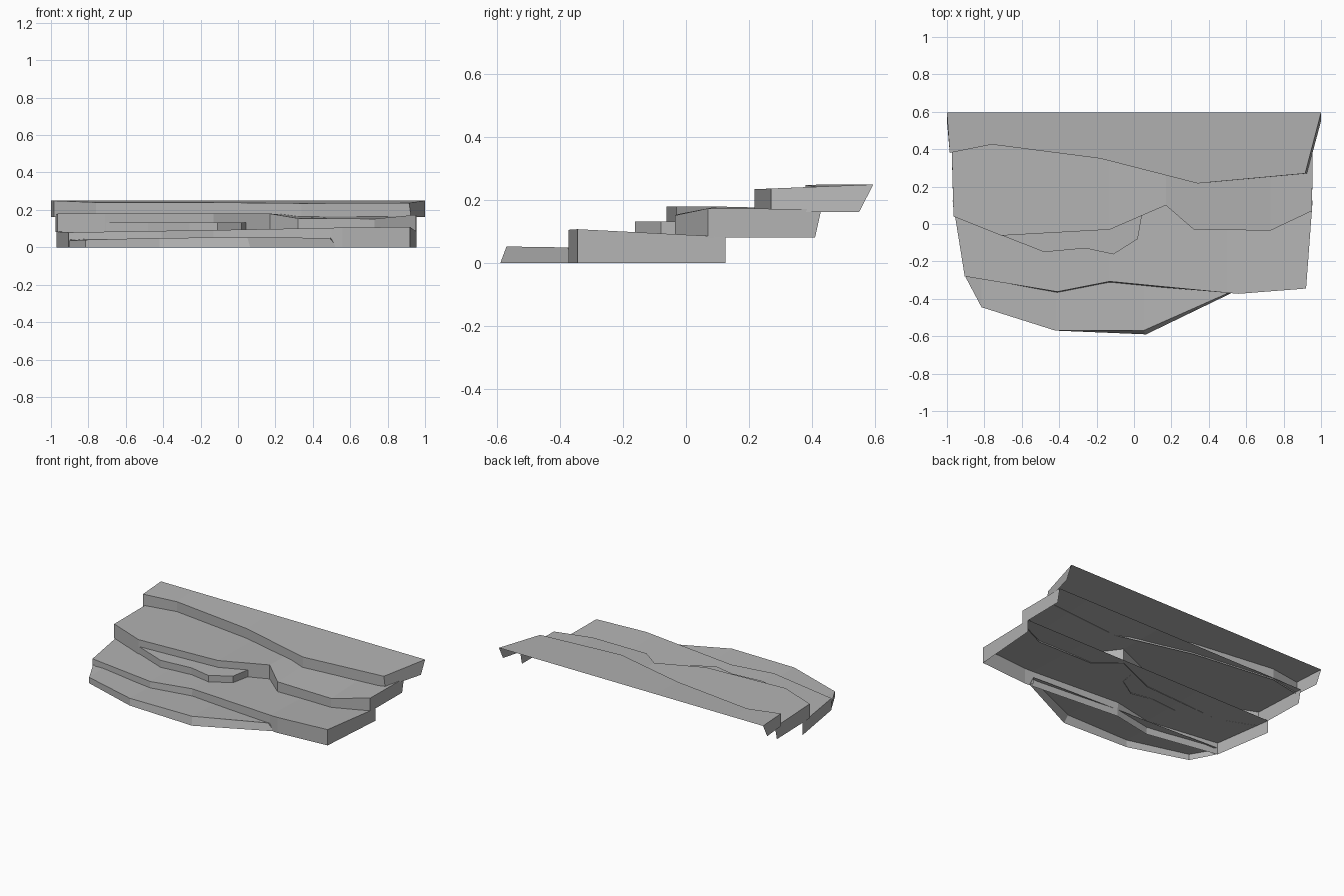
import bpy
import bmesh

cube = bpy.data.objects.get("Cube")
if cube:
    bpy.data.objects.remove(cube, do_unlink=True)

stone = bpy.data.materials.new("grey stone")
stone.use_nodes = True
grey = (0.45, 0.45, 0.45, 1)
stone.diffuse_color = grey
stone.node_tree.nodes["Principled BSDF"].inputs["Base Color"].default_value = grey


def terrace(name, front, base, back, back_z, undercut=0.0, lean=()):
    """Open slab: a top running back from the front edge, with front and side skirts.
    front: (x, y, z) rim points, back: (x, y) end points of the straight rear edge,
    undercut: how far the skirt's rear corners sit forward, lean: (index, dx, dy) foot shifts."""
    bm = bmesh.new()
    (x0, y0), (x1, y1) = back
    last = len(front) - 1
    rim = [bm.verts.new(p) for p in front]
    rear = []
    for i, p in enumerate(front):
        x = x0 if i == 0 else x1 if i == last else p[0]
        rear.append(bm.verts.new((x, y0 + (y1 - y0) * (x - x0) / (x1 - x0), back_z)))
    shift = {i: (dx, dy) for i, dx, dy in lean}
    feet = []
    for i, p in enumerate(front):
        dx, dy = shift.get(i, (0, 0))
        feet.append(bm.verts.new((p[0] + dx, p[1] + dy, base)))
    foot_l = bm.verts.new((x0, y0 - undercut, base))
    foot_r = bm.verts.new((x1, y1 - undercut, base))

    # top and front skirt
    for i in range(last):
        bm.faces.new((rim[i], rim[i + 1], rear[i + 1], rear[i]))
        bm.faces.new((feet[i], feet[i + 1], rim[i + 1], rim[i]))
    # side skirts
    bm.faces.new((foot_l, feet[0], rim[0], rear[0]))
    bm.faces.new((feet[last], foot_r, rear[last], rim[last]))

    mesh = bpy.data.meshes.new(name)
    bm.to_mesh(mesh)
    bm.free()
    mesh.materials.append(stone)
    obj = bpy.data.objects.new(name, mesh)
    bpy.context.collection.objects.link(obj)


# lowest step, tapering out to the right
terrace("bottom_step",
        [(-.9, -.285, .035), (-.815, -.445, .04), (-.42, -.57, .05),
         (.05, -.57, .053), (.49, -.375, .05)],
        0, [(-.895, -.28), (.52, -.34)], .045,
        lean=[(3, .015, -.02), (4, .04, .01)])

# broad second terrace
terrace("lower_terrace",
        [(-.905, -.28, .08), (-.41, -.362, .088), (-.13, -.307, .092),
         (.5, -.368, .104), (.56, -.373, .106), (.92, -.345, .108)],
        0, [(-.97, .125), (.955, .125)], .084,
        lean=[(1, 0, -.008), (2, 0, -.008)])

# small raised ledge
terrace("small_ledge",
        [(-.71, -.06, .133), (-.48, -.15, .133), (-.26, -.13, .133),
         (-.11, -.162, .133), (.02, -.08, .133), (.04, .035, .133)],
        .085, [(-.7, -.05), (.045, .05)], .133)

# third terrace with a notch in its front
terrace("upper_terrace",
        [(-.965, .04, .18), (-.71, -.062, .18), (-.13, -.03, .18), (.17, .1, .18),
         (.32, -.03, .155), (.73, -.035, .152), (.952, .07, .174)],
        .082, [(-.975, .43), (.955, .43)], .172, undercut=.02)

# topmost terrace
terrace("top_terrace",
        [(-.985, .38, .249), (-.76, .425, .24), (-.18, .35, .24),
         (.34, .217, .235), (.915, .27, .237)],
        .163, [(-1, .595), (1, .595)], .25, undercut=.045,
        lean=[(4, .01, 0)])
